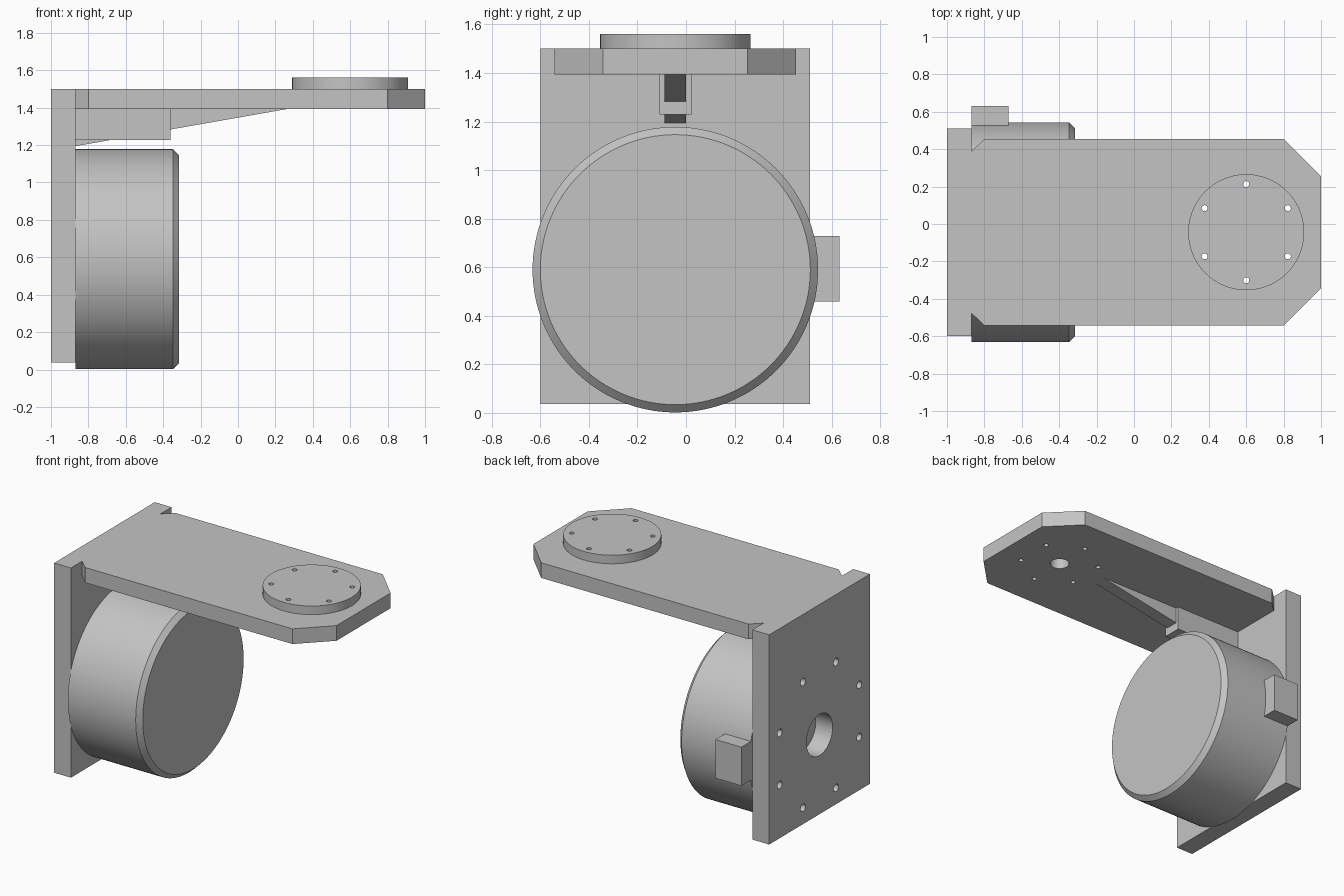
import bpy, bmesh
from math import cos, sin, pi, radians
from mathutils import Matrix, Vector

if "Cube" in bpy.data.objects:
    bpy.data.objects.remove(bpy.data.objects["Cube"], do_unlink=True)

YC = -0.044            # symmetry plane of the bracket
MOTOR_Z = 0.59         # motor axis height
PAD_X = 0.60           # mounting pad axis
WALL, ARM_LOW, ARM_TOP = -0.87, 1.394, 1.50

grey = bpy.data.materials.new("plain grey")
grey.use_nodes = True
grey.diffuse_color = (0.55, 0.55, 0.55, 1)
grey.node_tree.nodes["Principled BSDF"].inputs["Base Color"].default_value = (0.55, 0.55, 0.55, 1)


def finish(name, bm):
    bmesh.ops.recalc_face_normals(bm, faces=bm.faces)
    mesh = bpy.data.meshes.new(name)
    bm.to_mesh(mesh)
    bm.free()
    mesh.materials.append(grey)
    obj = bpy.data.objects.new(name, mesh)
    bpy.context.collection.objects.link(obj)
    return obj


def box(name, x, y, z):
    bm = bmesh.new()
    bmesh.ops.create_cube(bm, size=1)
    for v in bm.verts:
        v.co = [lo + (c + 0.5) * (hi - lo) for c, (lo, hi) in zip(v.co, (x, y, z))]
    return finish(name, bm)


def prism(name, points, offset):
    bm = bmesh.new()
    face = bm.faces.new([bm.verts.new(p) for p in points])
    ext = bmesh.ops.extrude_face_region(bm, geom=[face], use_keep_orig=True)
    moved = [g for g in ext["geom"] if isinstance(g, bmesh.types.BMVert)]
    bmesh.ops.translate(bm, verts=moved, vec=offset)
    return finish(name, bm)


def cylinders(name, start, end, items, segments=32):
    """Cylinders along one axis; items are (offset from axis, radius)."""
    bm = bmesh.new()
    start, end = Vector(start), Vector(end)
    axis = end - start
    turn = axis.to_track_quat('Z', 'Y').to_matrix().to_4x4()
    for offset, radius in items:
        place = Matrix.Translation((start + end) / 2 + Vector(offset)) @ turn
        bmesh.ops.create_cone(bm, cap_ends=True, segments=segments, radius1=radius,
                              radius2=radius, depth=axis.length, matrix=place)
    return finish(name, bm)


def boolean(obj, other, operation):
    mod = obj.modifiers.new(operation.title(), 'BOOLEAN')
    mod.operation, mod.solver, mod.object = operation, 'EXACT', other
    apply(obj, mod)
    bpy.data.objects.remove(other, do_unlink=True)


def apply(obj, mod):
    bpy.context.view_layer.objects.active = obj
    bpy.ops.object.modifier_apply(modifier=mod.name)


def smooth(obj):
    bpy.ops.object.select_all(action='DESELECT')
    obj.select_set(True)
    bpy.context.view_layer.objects.active = obj
    bpy.ops.object.shade_smooth_by_angle(angle=radians(25))


# Bracket: wall plate joined with the chamfered arm
bracket = box("bracket", (-1, WALL), (YC - 0.555, YC + 0.555), (0.037, ARM_TOP))
half = [(-0.95, 0.432), (WALL, 0.432), (-0.80, 0.498), (0.80, 0.498), (1.0, 0.298)]
outline = half + [(x, -y) for x, y in reversed(half)]
arm = prism("arm", [(x, YC + y, ARM_LOW) for x, y in outline], (0, 0, ARM_TOP - ARM_LOW))
boolean(bracket, arm, 'UNION')

# Holes in the wall plate: bore and eight bolt holes
ring8 = [((0, 0.475 * cos(a), 0.475 * sin(a)), 0.026)
         for a in (pi / 8 + k * pi / 4 for k in range(8))]
boolean(bracket, cylinders("wall_holes", (-1.1, YC, MOTOR_Z), (-0.8, YC, MOTOR_Z),
                           ring8 + [((0, 0, 0), 0.144)]), 'DIFFERENCE')

# Mounting pad, with six bolt holes that go on through the arm
ring6 = [((0.257 * cos(a), 0.257 * sin(a), 0), 0.016)
         for a in (pi / 6 + k * pi / 3 for k in range(6))]
pad = cylinders("mounting_pad", (PAD_X, YC, ARM_TOP), (PAD_X, YC, 1.56), [((0, 0, 0), 0.31)], 96)
for part, extra in ((pad, []), (bracket, [((0, 0, 0), 0.062)])):
    boolean(part, cylinders("pad_holes", (PAD_X, YC, 1.3), (PAD_X, YC, 1.7), ring6 + extra),
            'DIFFERENCE')
    smooth(part)

# Motor: short drum with a chamfered outer rim
motor = cylinders("motor", (WALL, YC, MOTOR_Z), (-0.315, YC, MOTOR_Z), [((0, 0, 0), 0.588)], 128)
bm = bmesh.new()
bm.from_mesh(motor.data)
rim = [e for e in bm.edges if all(v.co.x > -0.4 for v in e.verts)]
bmesh.ops.bevel(bm, geom=rim, offset=0.032, segments=1, affect='EDGES')
bm.to_mesh(motor.data)
bm.free()
smooth(motor)

# Cable connector on the motor's side
box("connector", (WALL, -0.67), (0.45, 0.632), (0.458, 0.728))

# Support block and tapered rib beneath the arm
box("support_block", (WALL, -0.36), (YC - 0.066, YC + 0.066), (1.228, ARM_LOW))
prism("tapered_rib", [(WALL, YC - 0.045, ARM_LOW), (WALL, YC - 0.045, 1.194),
                      (0.27, YC - 0.045, ARM_LOW)], (0, 0.09, 0))
